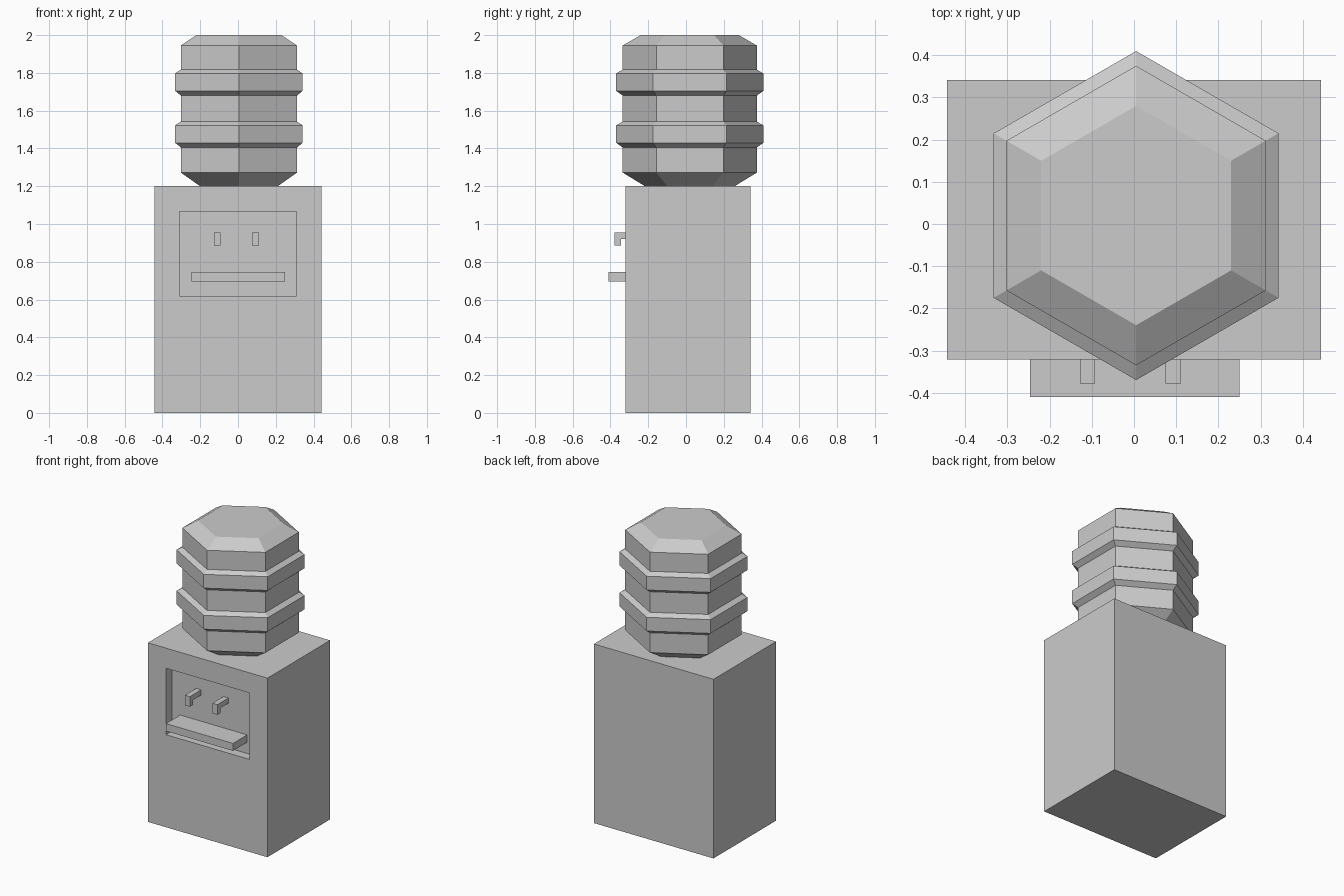
import bpy, bmesh, math

old = bpy.data.objects.get("Cube")
if old:
    bpy.data.objects.remove(old, do_unlink=True)

GREY = 0.6
plastic = bpy.data.materials.new("light grey plastic")
plastic.use_nodes = True
plastic.diffuse_color = (GREY, GREY, GREY, 1)
plastic.node_tree.nodes["Principled BSDF"].inputs["Base Color"].default_value = (GREY, GREY, GREY, 1)


def finish(name, bm):
    bmesh.ops.recalc_face_normals(bm, faces=bm.faces)
    mesh = bpy.data.meshes.new(name)
    bm.to_mesh(mesh)
    bm.free()
    mesh.materials.append(plastic)
    obj = bpy.data.objects.new(name, mesh)
    bpy.context.collection.objects.link(obj)
    return obj


def box_mesh(low, high):
    bm = bmesh.new()
    bmesh.ops.create_cube(bm, size=1)
    for v in bm.verts:
        v.co = [h if c > 0 else l for c, l, h in zip(v.co, low, high)]
    return bm


def prism(name, outline, x0, x1):
    """Extrude a (y, z) outline along x."""
    bm = bmesh.new()
    face = bm.faces.new([bm.verts.new((x0, y, z)) for y, z in outline])
    moved = bmesh.ops.extrude_face_region(bm, geom=[face], use_keep_orig=True)["geom"]
    for v in moved:
        if isinstance(v, bmesh.types.BMVert):
            v.co.x = x1
    return finish(name, bm)


# Cabinet with a dispensing recess sunk into its front
RECESS_Y = -0.26
bm = box_mesh((-0.443, -0.321, 0), (0.443, 0.342, 1.2))
bm.normal_update()
front = min(bm.faces, key=lambda f: f.calc_center_median().y)
bmesh.ops.inset_region(bm, faces=[front], thickness=0.1)
middle = front.calc_center_median()
for v in front.verts:
    v.co.x = math.copysign(0.309, v.co.x)
    v.co.z = 1.065 if v.co.z > middle.z else 0.62
back = bmesh.ops.extrude_discrete_faces(bm, faces=[front])["faces"][0]
for v in back.verts:
    v.co.y = RECESS_Y
finish("cabinet", bm)

# Drip tray
finish("drip_tray", box_mesh((-0.247, -0.41, 0.695), (0.25, RECESS_Y, 0.745)))

# Two hooked taps
tap_outline = [(RECESS_Y, 0.955), (-0.378, 0.955), (-0.378, 0.887),
               (-0.343, 0.887), (-0.343, 0.92), (RECESS_Y, 0.92)]
for name, x in (("right_tap", -0.11), ("left_tap", 0.093)):
    prism(name, tap_outline, x - 0.018, x + 0.018)

# Six-sided water bottle with two raised bands
R, BAND = 0.355, 0.39
profile = [(0.237, 1.2), (R, 1.272)]
for z in (1.405, 1.68):
    profile += [(R, z), (BAND, z + 0.025), (BAND, z + 0.117), (R, z + 0.137)]
profile += [(R, 1.945), (0.26, 2.0)]

bm = bmesh.new()
rings = []
for r, z in profile:
    angles = [math.radians(30 + 60 * i) for i in range(6)]
    rings.append([bm.verts.new((0.005 + r * math.cos(a), 0.02 + r * math.sin(a), z)) for a in angles])
for low, high in zip(rings, rings[1:]):
    for i in range(6):
        j = (i + 1) % 6
        bm.faces.new((low[i], low[j], high[j], high[i]))
bm.faces.new(rings[0][::-1])
bm.faces.new(rings[-1])
finish("water_bottle", bm)
